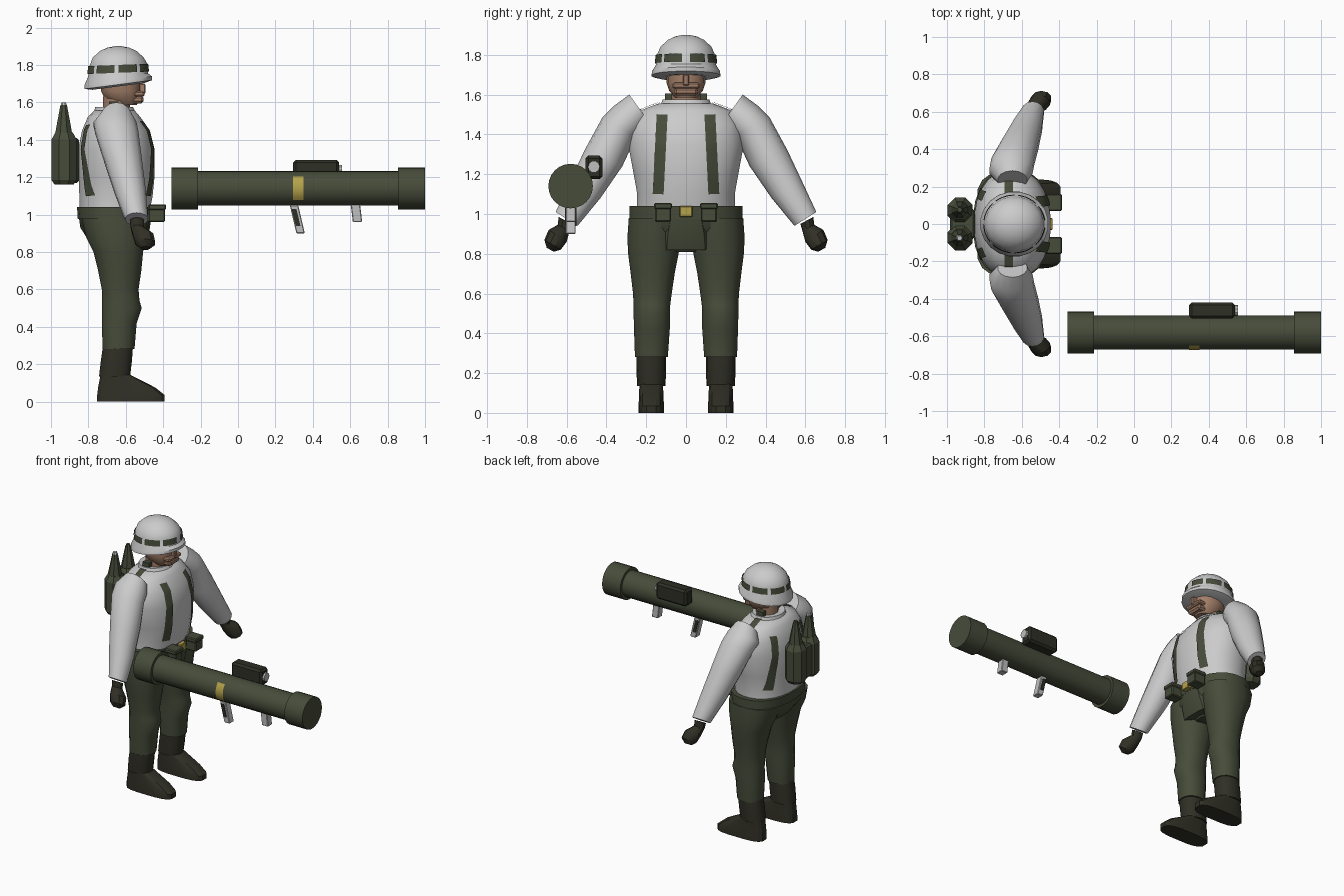
import bpy, bmesh, math
from mathutils import Vector
from mathutils.bvhtree import BVHTree

if "Cube" in bpy.data.objects:
    bpy.data.objects.remove(bpy.data.objects["Cube"])


def material(name, rgb):
    m = bpy.data.materials.new(name)
    m.diffuse_color = (*rgb, 1)
    m.use_nodes = True
    m.node_tree.nodes["Principled BSDF"].inputs["Base Color"].default_value = m.diffuse_color
    return m


WHITE = material("snow_cloth", (0.60, 0.60, 0.60))
OLIVE = material("olive", (0.062, 0.072, 0.042))
BROWN = material("dark_leather", (0.030, 0.029, 0.019))
BLACK = material("dark_green", (0.026, 0.028, 0.018))
SKIN = material("skin", (0.36, 0.21, 0.14))
GOLD = material("gold", (0.46, 0.36, 0.07))
GREY = material("light_metal", (0.52, 0.52, 0.52))


def finish(name, bm, mat, angle=35, recalc=True):
    if recalc:
        bmesh.ops.recalc_face_normals(bm, faces=bm.faces)
    me = bpy.data.meshes.new(name)
    bm.to_mesh(me)
    bm.free()
    me.materials.append(mat)
    ob = bpy.data.objects.new(name, me)
    bpy.context.collection.objects.link(ob)
    bpy.ops.object.select_all(action='DESELECT')
    ob.select_set(True)
    bpy.context.view_layer.objects.active = ob
    bpy.ops.object.shade_smooth_by_angle(angle=math.radians(angle))
    return ob


def loft(name, rings, mat, angle=35, caps=True):
    bm = bmesh.new()
    rows = [[bm.verts.new(p) for p in r] for r in rings]
    n = len(rows[0])
    for a, b in zip(rows, rows[1:]):
        for i in range(n):
            bm.faces.new((a[i], a[(i + 1) % n], b[(i + 1) % n], b[i]))
    if caps:
        bm.faces.new(rows[0][::-1])
        bm.faces.new(rows[-1])
    return finish(name, bm, mat, angle)


def oval(z, x0, x1, y0, y1, n=16, p=2.0, tilt=0.0):
    """Horizontal ring filling an x and y range; p above 2 is squarer."""
    pts = []
    for i in range(n):
        a = 2 * math.pi * (i + 0.5) / n
        c, s = math.cos(a), math.sin(a)
        c = math.copysign(abs(c) ** (2 / p), c)
        s = math.copysign(abs(s) ** (2 / p), s)
        x = (x0 + x1) / 2 + c * (x1 - x0) / 2
        pts.append((x, (y0 + y1) / 2 + s * (y1 - y0) / 2, z + tilt * (x + 0.64)))
    return pts


def limb_ring(x0, x1, outer, inner, side, n=14):
    """Slanted ring between an outer and an inner (y, z) point."""
    o, i = Vector(outer), Vector(inner)
    c, h = (o + i) / 2, (o - i) / 2
    pts = []
    for k in range(n):
        a = 2 * math.pi * k / n
        v = c + h * math.cos(a)
        pts.append(((x0 + x1) / 2 + math.sin(a) * (x1 - x0) / 2, side * v.x, v.y))
    return pts


def box(name, x, y, z, mat, bevel=0.0, slant=0.0):
    """Box from x, y, z ranges; slant shifts the bottom along x."""
    bm = bmesh.new()
    bmesh.ops.create_cube(bm, size=1)
    for v in bm.verts:
        low = v.co.z < 0
        v.co = [r[0] + (r[1] - r[0]) * (c + 0.5) for r, c in zip((x, y, z), v.co)]
        v.co.x += slant if low else 0
    if bevel:
        bmesh.ops.bevel(bm, geom=bm.edges[:], offset=bevel, segments=1, affect='EDGES')
    return finish(name, bm, mat, 20)


def tube(name, x0, x1, r, mat, y=-0.58, z=1.14, n=24):
    return loft(name, [[(x, y + r * math.cos(2 * math.pi * i / n), z + r * math.sin(2 * math.pi * i / n))
                        for i in range(n)] for x in (x0, x1)], mat)


# Jacket
torso = loft("jacket", [oval(z, a, b, -h, h, 24, 2.2) for z, a, b, h in (
    (1.02, -.85, -.47, .25), (1.1, -.85, -.455, .247), (1.2, -.852, -.445, .265),
    (1.35, -.855, -.445, .293), (1.45, -.835, -.47, .278), (1.52, -.805, -.52, .23),
    (1.555, -.77, -.55, .14))], WHITE, 50)
loft("jacket_collar", [oval(z, a, b, -h, h) for z, a, b, h in (
    (1.52, -.78, -.53, .14), (1.575, -.765, -.56, .12), (1.57, -.74, -.58, .08))], WHITE)
bvh = BVHTree.FromPolygons([v.co for v in torso.data.vertices],
                           [p.vertices[:] for p in torso.data.polygons])


def strap(name, start, end, width, ray):
    """Thin strip laid on the jacket by casting rays onto it."""
    bm = bmesh.new()
    d, start, end = Vector(ray), Vector(start), Vector(end)
    across = (end - start).normalized().cross(d).normalized() * width / 2
    rows = []
    for i in range(17):
        c = start.lerp(end, i / 16)
        row = []
        for k in (-1, -.33, .33, 1):
            p = c + across * k
            hit = bvh.ray_cast(p - d * 2, d)[0]
            row.append(bm.verts.new((hit if hit else p) - d * 0.007))
        rows.append(row)
    for a, b in zip(rows, rows[1:]):
        for k in range(3):
            bm.faces.new((a[k], a[k + 1], b[k + 1], b[k]))
    bm.normal_update()
    if sum((f.normal.dot(d) for f in bm.faces)) > 0:
        bmesh.ops.reverse_faces(bm, faces=bm.faces[:])
    finish(name, bm, OLIVE, 50, recalc=False)


ARM = [(-.73, -.57, (.285, 1.60), (.185, 1.46)), (-.775, -.54, (.36, 1.545), (.21, 1.42)),
       (-.765, -.53, (.42, 1.485), (.25, 1.39)), (-.715, -.51, (.51, 1.32), (.32, 1.24)),
       (-.66, -.49, (.59, 1.15), (.43, 1.08)), (-.605, -.48, (.655, 1.01), (.545, .94))]
HAND = [(-.58, -.50, (.64, .985), (.575, .95)), (-.575, -.50, (.645, .945), (.585, .915)),
        (-.565, -.45, (.69, .92), (.60, .86)), (-.55, -.44, (.712, .87), (.63, .82)),
        (-.52, -.47, (.70, .83), (.665, .81))]
LEG = [(.98, -.84, -.48, .02, .29), (.88, -.815, -.49, .025, .297), (.8, -.775, -.505, .035, .293),
       (.7, -.75, -.515, .055, .28), (.6, -.73, -.53, .07, .268), (.54, -.73, -.525, .078, .265),
       (.5, -.73, -.513, .08, .265), (.42, -.73, -.54, .08, .263), (.28, -.725, -.552, .09, .258)]

for s, side in ((1, "left"), (-1, "right")):
    # Sleeves and gloves
    loft(side + "_sleeve", [limb_ring(*r, s) for r in ARM], WHITE, 50)
    loft(side + "_glove", [limb_ring(*r, s, 10) for r in HAND], BROWN)

    # Trouser leg, gaiter and boot
    def spans(rows, n, p):
        return [oval(z, a, b, *sorted((s * c, s * d)), n, p) for z, a, b, c, d in rows]
    loft(side + "_trouser_leg", spans(LEG, 16, 2.2), OLIVE, 45)
    loft(side + "_gaiter", spans([(.29, -.725, -.56, .1, .25), (.22, -.735, -.565, .1, .25),
                                  (.135, -.745, -.575, .103, .245)], 14, 2.3), BROWN)
    loft(side + "_boot", spans([(0, -.755, -.39, .11, .24), (.035, -.755, -.39, .11, .24),
                                (.075, -.75, -.44, .112, .237), (.145, -.735, -.58, .115, .235)],
                               16, 3.2), BROWN, 25)

    # Braces, shoulder tabs and belt pouches
    strap(side + "_front_brace", (0, s * .12, 1.5), (0, s * .14, 1.1), .055, (-1, 0, 0))
    strap(side + "_back_brace", (0, s * .15, 1.48), (0, s * .19, 1.1), .05, (1, 0, 0))
    strap(side + "_shoulder_tab", (-.67, s * .10, 0), (-.67, s * .27, 0), .045, (0, 0, -1))
    box(side + "_collar_tab", (-.69, -.64), sorted((s * .07, s * .105)), (1.55, 1.605), OLIVE)
    box(side + "_pouch", (-.48, -.39), sorted((s * .075, s * .155)), (.96, 1.03), OLIVE, .006)
    box(side + "_pouch_lid", (-.48, -.385), sorted((s * .07, s * .16)), (1.025, 1.055), OLIVE, .006)

    # Rockets standing in the back pack
    loft(side + "_rocket", [oval(z, -.932 - r, -.932 + r, s * .075 - r, s * .075 + r, 8)
                            for z, r in ((1.40, .052), (1.45, .046), (1.585, .019))], OLIVE, 20)
    loft(side + "_rocket_tip", [oval(z, -.932 - r, -.932 + r, s * .075 - r, s * .075 + r, 8)
                                for z, r in ((1.583, .018), (1.60, .013))], GREY if s < 0 else OLIVE, 20)
    # Pack tubes
    loft(side + "_pack_tube", [oval(z, -.93 - r, -.93 + r, s * .073 - r, s * .073 + r, 8)
                               for z, r in ((1.16, .055), (1.185, .073), (1.4, .073), (1.44, .05))],
         OLIVE, 20)
box("pack_body", (-.985, -.85), (-.08, .08), (1.17, 1.41), OLIVE, .012)

# Hips, waistband, fly and buckle
loft("hips", [oval(z, a, b, -h, h, 20, 2.3) for z, a, b, h in (
    (1.0, -.855, -.465, .275), (.93, -.845, -.475, .27), (.86, -.80, -.52, .14),
    (.81, -.74, -.56, .08))], OLIVE, 45)
loft("waistband", [oval(z, a, b, -h, h, 24, 2.3) for z, a, b, h in (
    (.975, -.858, -.462, .287), (1.04, -.862, -.458, .285))], OLIVE)
loft("fly_panel", [oval(z, a, b, -h, h, 12, 4) for z, a, b, h in (
    (.98, -.6, -.462, .09), (.9, -.6, -.475, .108), (.82, -.6, -.505, .115))], OLIVE)
box("buckle", (-.47, -.435), (-.032, .032), (.985, 1.04), GOLD, .004)

# Neck, head and face
loft("neck", [oval(z, -.725, -.575, -.075, .075, 12) for z in (1.5, 1.63)], SKIN)
loft("head", [oval(z, a, b, -h, h, 14, 2.3) for z, a, b, h in (
    (1.585, -.66, -.54, .055), (1.62, -.715, -.525, .085), (1.66, -.735, -.52, .098),
    (1.74, -.74, -.525, .10))], SKIN)
box("jaw", (-.60, -.505), (-.06, .06), (1.595, 1.635), SKIN, .012)
box("upper_lip", (-.58, -.50), (-.068, .068), (1.63, 1.66), SKIN, .008)
box("nose", (-.56, -.495), (-.016, .016), (1.645, 1.70), SKIN, .005)

# Helmet with brim
HELMET = [(1.685, .14, .135), (1.695, .183, .175), (1.715, .183, .173), (1.748, .162, .153),
          (1.80, .156, .147), (1.84, .138, .13), (1.875, .098, .092), (1.892, .06, .056),
          (1.90, .02, .018)]
loft("helmet", [oval(z, -.64 - a, -.64 + a, -b, b, 20, 2, .13 if z < 1.73 else .04 if z < 1.82 else 0)
                for z, a, b in HELMET], WHITE, 40)

# Helmet band in spaced segments
bm = bmesh.new()
for i in range(48):
    if i % 6 == 5 or i in (0, 47):
        continue
    quad = []
    for j, z, a, b in ((i, 1.758, .166, .157), (i + 1, 1.758, .166, .157),
                       (i + 1, 1.800, .161, .152), (i, 1.800, .161, .152)):
        t = 2 * math.pi * j / 48
        quad.append(bm.verts.new((-.64 + a * math.cos(t), b * math.sin(t), z + .04 * a * math.cos(t))))
    bm.faces.new(quad)
bmesh.ops.remove_doubles(bm, verts=bm.verts, dist=1e-4)
finish("helmet_band", bm, OLIVE, 40, recalc=False)

# Launcher tube with end collars
tube("launcher_tube", -.30, .95, .092, OLIVE)
tube("rear_collar", -.355, -.215, .112, OLIVE)
tube("front_collar", .855, 1.0, .112, OLIVE)

# Painted stripe curving around the outer side of the tube
bm = bmesh.new()
arc = [math.radians(180 - 42 + 84 * i / 8) for i in range(9)]
rows = [[bm.verts.new((x, -.58 + .0945 * math.cos(a), 1.14 + .0945 * math.sin(a))) for a in arc]
        for x in (.293, .35)]
for i in range(8):
    bm.faces.new((rows[0][i], rows[0][i + 1], rows[1][i + 1], rows[1][i]))
bm.normal_update()
if bm.faces[:][4].normal.y > 0:
    bmesh.ops.reverse_faces(bm, faces=bm.faces[:])
finish("launcher_stripe", bm, GOLD, 40, recalc=False)

# Sight and grips
box("sight", (.295, .54), (-.505, -.42), (1.175, 1.293), BLACK, .014)
tube("sight_lens", .53, .555, .03, GREY, -.463, 1.237, 10)
box("trigger_grip", (.277, .322), (-.605, -.555), (.90, 1.05), GREY, .004, .035)
box("trigger_grip_panel", (.287, .312), (-.609, -.551), (.94, 1.03), BLACK, 0, .022)
box("front_grip", (.602, .652), (-.605, -.555), (.96, 1.06), GREY, .004, .012)
